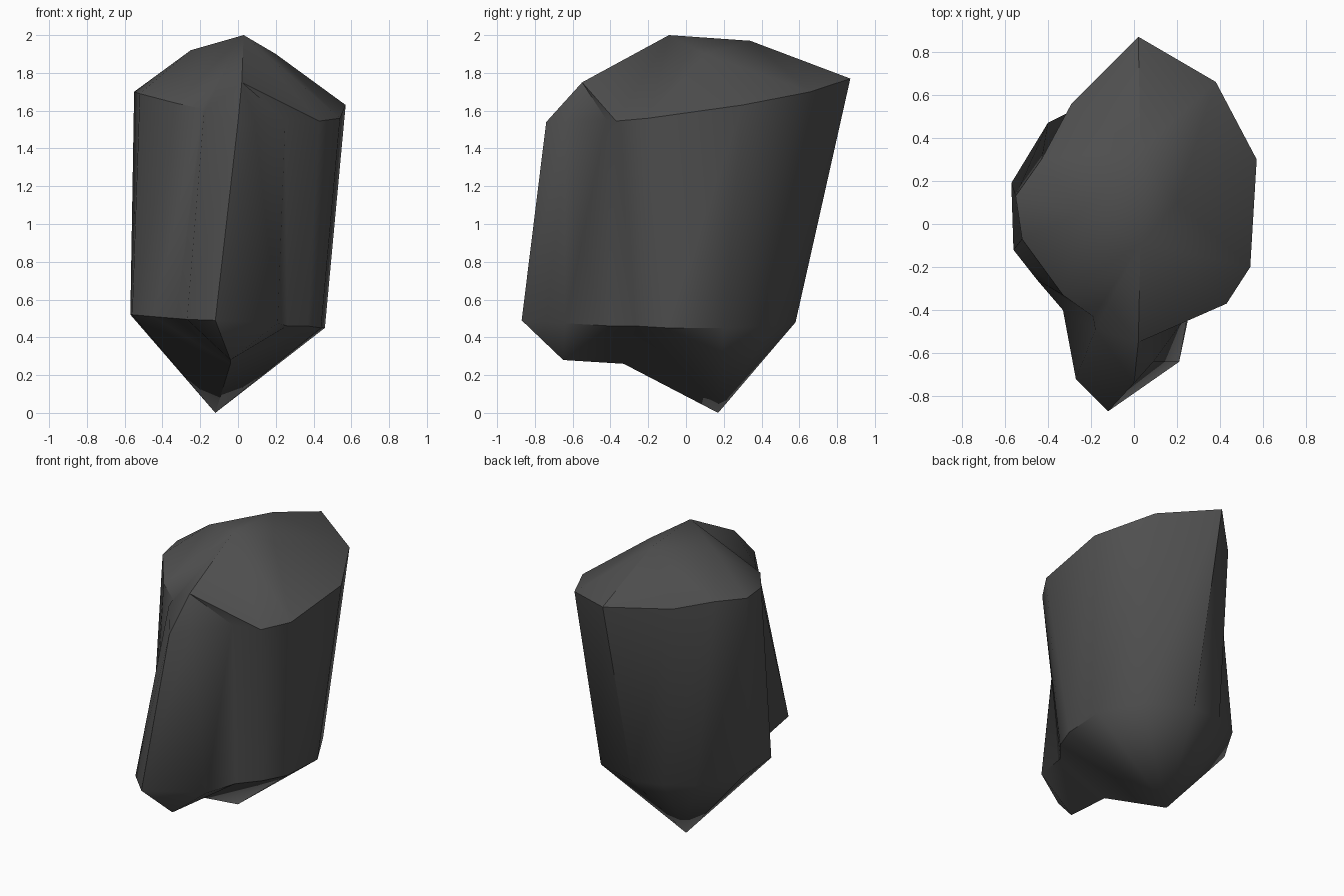
import bpy, bmesh, math

cube = bpy.data.objects.get("Cube")
if cube:
    bpy.data.objects.remove(cube, do_unlink=True)

# dark stone colour
stone = bpy.data.materials.new("dark_stone")
stone.use_nodes = True
colour = (0.08, 0.08, 0.08, 1)
stone.diffuse_color = colour
bsdf = stone.node_tree.nodes["Principled BSDF"]
bsdf.inputs["Base Color"].default_value = colour
bsdf.inputs["Roughness"].default_value = 0.9

# matching outlines of the upper and lower rim, counter-clockwise from the front
upper_rim = [(0, -.74, 1.54), (.09, -.64, 1.54), (.25, -.42, 1.55), (.43, -.37, 1.545),
             (.54, -.2, 1.56), (.57, .3, 1.63), (.38, .66, 1.7), (.02, .87, 1.77),
             (-.29, .56, 1.72), (-.43, .3, 1.71), (-.55, .13, 1.7), (-.52, -.07, 1.69),
             (-.33, -.33, 1.64), (-.19, -.43, 1.61), (-.18, -.49, 1.59)]
lower_rim = [(-.12, -.87, .49), (.21, -.64, .475), (.26, -.4, .46), (.37, -.27, .46),
             (.44, -.1, .45), (.46, .2, .45), (.32, .46, .46), (0, .58, .48),
             (-.22, .56, .5), (-.4, .47, .51), (-.57, .19, .52), (-.56, -.12, .52),
             (-.45, -.26, .51), (-.33, -.4, .5), (-.27, -.72, .495)]

# ridge points of the crown and the pointed underside, and the rim point each serves
crown = {"F": (.02, -.55, 1.75), "P": (.03, -.09, 2), "R": (.2, .1, 1.9),
         "B": (.03, .34, 1.97), "L": (-.25, .05, 1.92)}
crown_links = "FFFPRRBBBLLLPPF"
underside = {"F": (-.04, -.65, .28), "M": (-.04, -.33, .26), "A": (-.12, .17, 0)}
underside_links = "FFMAAAAAAAAAMMF"


def cap(bm, rim, points, links, inner=()):
    """Join a rim to its ridge points with triangles."""
    ridge = {k: bm.verts.new(p) for k, p in points.items()}
    n = len(rim)
    for i in range(n):
        j = (i + 1) % n
        a, b = ridge[links[i]], ridge[links[j]]
        bm.faces.new((rim[i], rim[j], a))
        if a != b:
            bm.faces.new((rim[j], b, a))
    for tri in inner:
        bm.faces.new([ridge[k] for k in tri])


bm = bmesh.new()
top = [bm.verts.new(p) for p in upper_rim]
low = [bm.verts.new(p) for p in lower_rim]
for i in range(len(top)):
    j = (i + 1) % len(top)
    bm.faces.new((low[i], low[j], top[j], top[i]))
cap(bm, top, crown, crown_links, ("PRB", "PBL"))
cap(bm, low, underside, underside_links)
bmesh.ops.recalc_face_normals(bm, faces=bm.faces)

mesh = bpy.data.meshes.new("rock")
bm.to_mesh(mesh)
bm.free()
mesh.materials.append(stone)
rock = bpy.data.objects.new("rock", mesh)
bpy.context.collection.objects.link(rock)

# soft facets with crisp rims
bpy.context.view_layer.objects.active = rock
rock.select_set(True)
bpy.ops.object.shade_smooth_by_angle(angle=math.radians(42))
